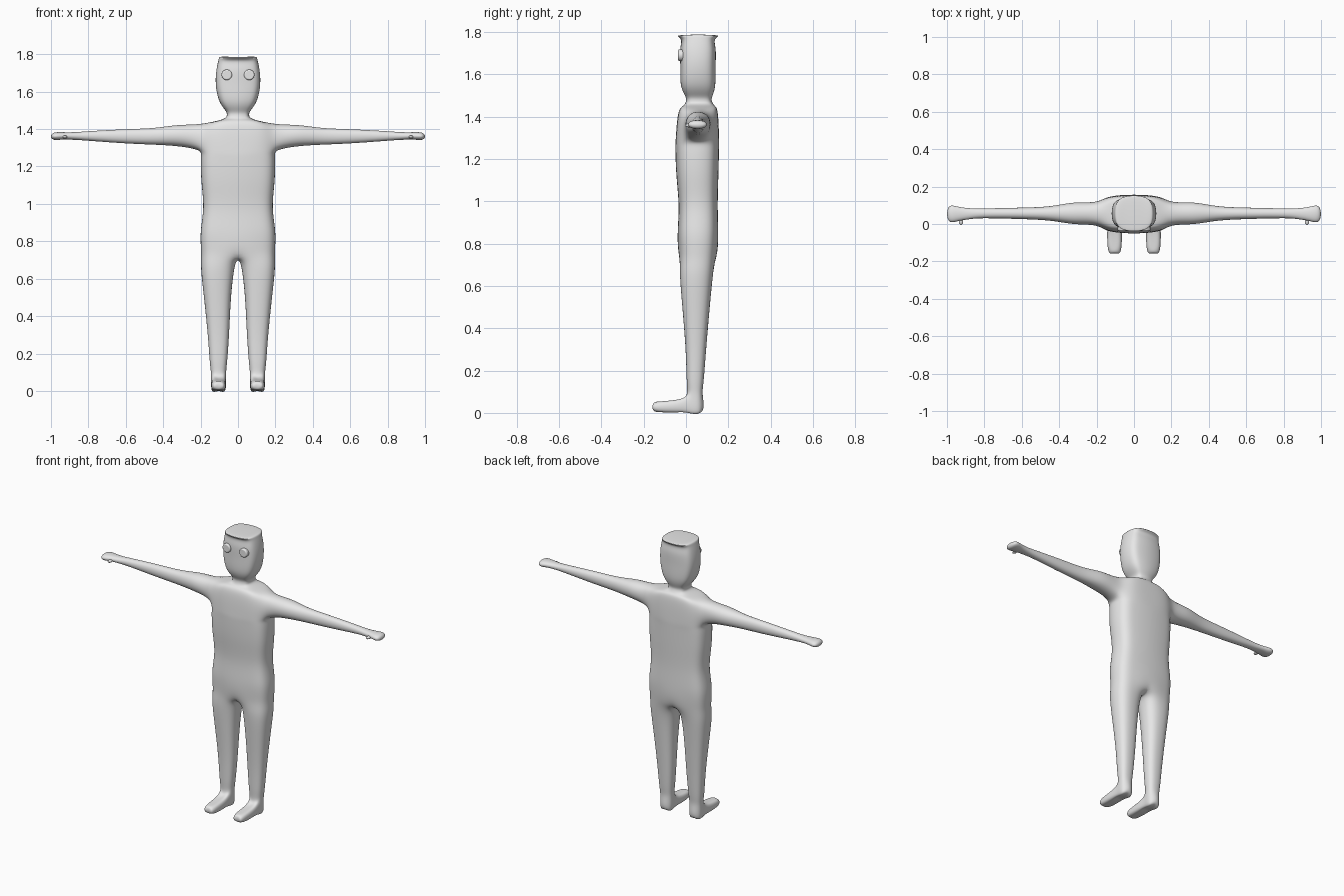
import bpy, bmesh, math
from mathutils import Matrix, Vector

if "Cube" in bpy.data.objects:
    bpy.data.objects.remove(bpy.data.objects["Cube"])

grey = bpy.data.materials.new("plain grey")
grey.diffuse_color = (0.8, 0.8, 0.8, 1)
grey.use_nodes = True
grey.node_tree.nodes["Principled BSDF"].inputs["Base Color"].default_value = grey.diffuse_color

bm = bmesh.new()


def ring(points):
    return [bm.verts.new(p) for p in points]


def skin(a, b, closed=False, skip=()):
    """Bridge two rings with quads."""
    n = len(a)
    for i in range(n if closed else n - 1):
        if i not in skip:
            j = (i + 1) % n
            bm.faces.new((a[i], a[j], b[j], b[i]))


def cap(r):
    """Close a six-point ring with two quads."""
    bm.faces.new((r[0], r[1], r[4], r[5]))
    bm.faces.new((r[1], r[2], r[3], r[4]))


def trunk_ring(z, w, f, b):
    d = b - f
    return ring([(0, f, z), (.55 * w, f + .04 * d, z), (.94 * w, f + .24 * d, z),
                 (.94 * w, b - .24 * d, z), (.55 * w, b - .04 * d, z), (0, b, z)])


def leg_ring(z, xi, xo, f, b):
    c, h, d = (xi + xo) / 2, (xo - xi) / 2 * .93, b - f
    return ring([(c - h, f + .2 * d, z), (c, f, z), (c + h, f + .2 * d, z),
                 (c + h, b - .2 * d, z), (c, b, z), (c - h, b - .2 * d, z)])


# Trunk, neck and head: z, half width, front y, back y
trunk = [trunk_ring(*r) for r in [
    (.74, .198, -.035, .145), (.85, .200, -.039, .152), (.98, .187, -.035, .150),
    (1.12, .196, -.045, .153), (1.24, .199, -.050, .156),
    (1.30, .216, -.048, .156), (1.415, .200, -.036, .150),
    (1.452, .085, -.012, .135), (1.475, .060, .000, .122), (1.50, .068, -.005, .126),
    (1.55, .100, -.024, .138), (1.64, .119, -.027, .140), (1.72, .115, -.027, .140),
    (1.768, .105, -.026, .139), (1.785, .097, -.020, .134)]]
ARMPIT = 5
for i in range(len(trunk) - 1):
    skin(trunk[i], trunk[i + 1], skip=(2,) if i == ARMPIT else ())
cap(trunk[-1])
# Raise the neckline between the shoulders, lower the crotch
for k in (0, 5):
    trunk[0][k].co.z = .715
trunk[0][0].co.y += .015
trunk[0][5].co.y -= .015

# Arm and hand: x, bottom z, top z, front y, back y
lo, hi = trunk[ARMPIT], trunk[ARMPIT + 1]
prev = [lo[2], lo[3], hi[3], hi[2]]
for x, z0, z1, y0, y1, k in [
        (.32, 1.308, 1.421, .000, .114, .73), (.45, 1.317, 1.406, .018, .095, .73),
        (.62, 1.325, 1.398, .027, .087, .73), (.80, 1.338, 1.388, .031, .083, .73),
        (.88, 1.343, 1.383, .026, .084, .74), (.94, 1.345, 1.382, .018, .090, .77),
        (.988, 1.346, 1.377, .019, .089, .80)]:
    cy, cz, hy, hz = (y0 + y1) / 2, (z0 + z1) / 2, (y1 - y0) / 2 * k, (z1 - z0) / 2 * k
    cur = ring([(x, cy - hy, cz - hz), (x, cy + hy, cz - hz),
                (x, cy + hy, cz + hz), (x, cy - hy, cz + hz)])
    skin(prev, cur, closed=True)
    prev = cur
bm.faces.new(prev)

# Leg: z, inner x, outer x, front y, back y
prev = trunk[0]
for r in [(.65, .026, .191, -.028, .127), (.50, .042, .177, -.017, .112),
          (.30, .052, .158, -.002, .095), (.15, .062, .147, .004, .083),
          (.08, .066, .142, .000, .079)]:
    cur = leg_ring(*r)
    skin(prev, cur, closed=True)
    prev = cur
ankle = prev
sole = leg_ring(.006, .068, .140, -.002, .075)
skin(ankle, sole, closed=True, skip=(0, 1))
cap(sole)

# Foot: y, top z, bottom z, half width
prev = [ankle[0], ankle[1], ankle[2], sole[2], sole[1], sole[0]]
for y, zt, zb, h in [(-.05, .061, .003, .034), (-.12, .054, .004, .032),
                     (-.154, .045, .012, .024)]:
    c = .104
    cur = ring([(c - h, y, zt - .008), (c, y, zt), (c + h, y, zt - .008),
                (c + h, y, zb + .006), (c, y, zb), (c - h, y, zb + .006)])
    skin(prev, cur, closed=True)
    prev = cur
cap(prev)

# Mirror the half body into a full one
bmesh.ops.mirror(bm, geom=bm.verts[:] + bm.edges[:] + bm.faces[:],
                 matrix=Matrix.Identity(4), merge_dist=1e-4, axis='X')
bmesh.ops.remove_doubles(bm, verts=bm.verts[:], dist=1e-5)
bmesh.ops.recalc_face_normals(bm, faces=bm.faces[:])
mesh = bpy.data.meshes.new("body")
bm.to_mesh(mesh)
bm.free()
body = bpy.data.objects.new("body", mesh)
bpy.context.collection.objects.link(body)
mesh.materials.append(grey)
mesh.shade_smooth()
sub = body.modifiers.new("smooth", 'SUBSURF')
sub.levels = sub.render_levels = 3

# Push the cage outwards until the smooth surface passes through its points
target = [v.co.copy() for v in mesh.vertices]
for _ in range(8):
    mesh.update()
    body.update_tag()
    dg = bpy.context.evaluated_depsgraph_get()
    dg.update()
    smooth = body.evaluated_get(dg).data.vertices
    offsets = [t - smooth[i].co for i, t in enumerate(target)]
    for v, o in zip(mesh.vertices, offsets):
        v.co += o
mesh.update()


def finish(name):
    ob = bpy.context.object
    ob.name = name
    ob.data.materials.append(grey)
    return ob


for side, s in (("left", 1), ("right", -1)):
    # Eye: rounded disc on the face
    bpy.ops.mesh.primitive_cylinder_add(vertices=32, radius=.028, depth=.03,
                                        location=(s * .06, -.022, 1.69),
                                        rotation=(math.pi / 2, 0, 0))
    eye = finish(side + "_eye")
    bev = eye.modifiers.new("round", 'BEVEL')
    bev.width, bev.segments = .007, 3
    bpy.ops.object.shade_smooth_by_angle()
    # Thumb: small nub on the front of the hand
    bpy.ops.mesh.primitive_uv_sphere_add(segments=16, ring_count=8, radius=1,
                                         location=(s * .925, .016, 1.358))
    thumb = finish(side + "_thumb")
    thumb.scale = (.012, .021, .009)
    bpy.ops.object.shade_smooth()
